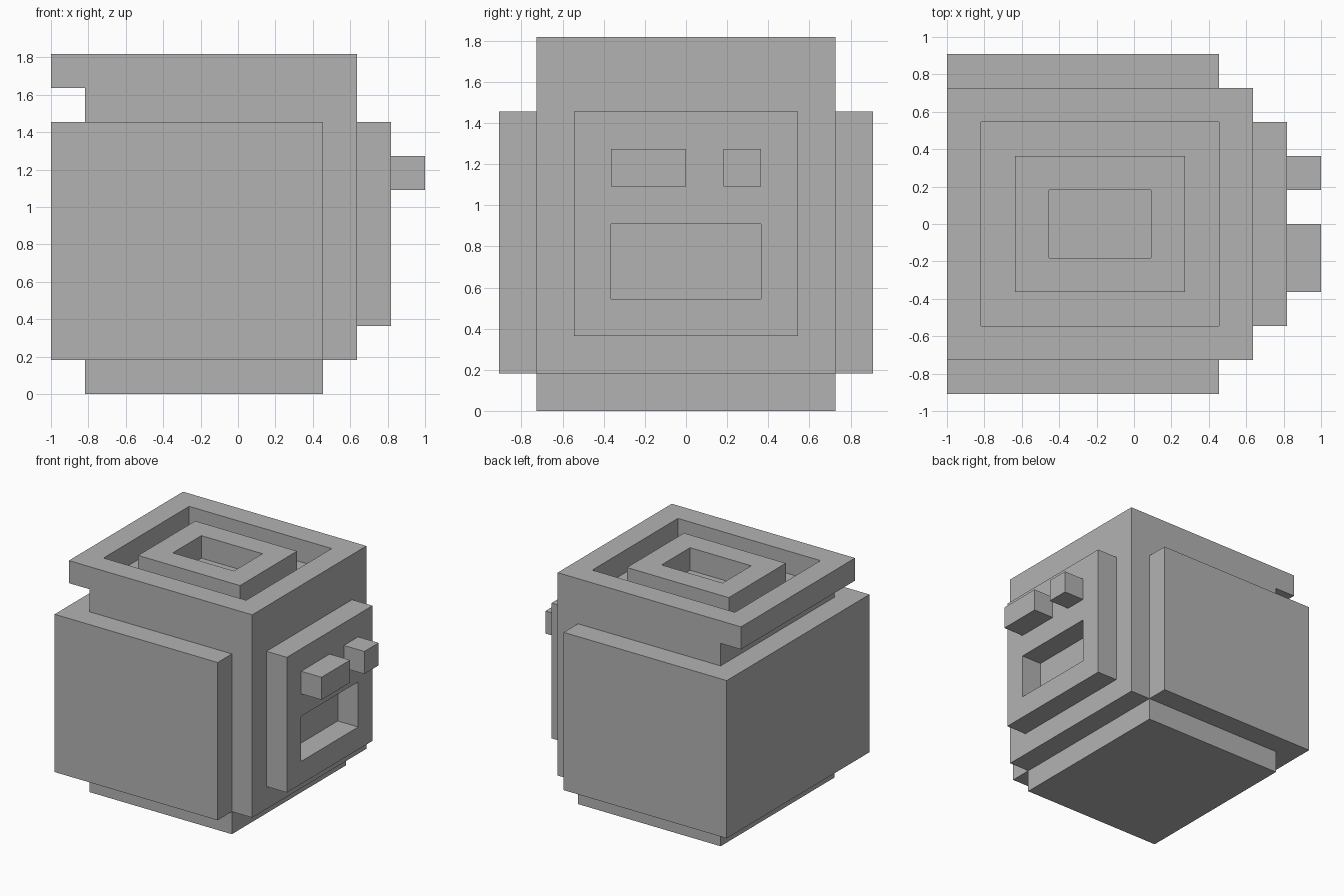
import bpy
import bmesh
from mathutils import Vector

if "Cube" in bpy.data.objects:
    bpy.data.objects.remove(bpy.data.objects["Cube"], do_unlink=True)

U = 2 / 11                      # one block
ORIGIN = Vector((5.5, 5, 0))    # block coordinates of the model's centre

grey = bpy.data.materials.new("plain grey")
grey.use_nodes = True
GREY = (0.45, 0.45, 0.45, 1)
grey.diffuse_color = GREY
grey.node_tree.nodes["Principled BSDF"].inputs["Base Color"].default_value = GREY


def prism(profile, y0, y1):
    """Side outline (x, z) extruded from y0 to y1, in block units."""
    bm = bmesh.new()
    face = bm.faces.new([bm.verts.new((x, y0, z)) for x, z in profile])
    out = bmesh.ops.extrude_face_region(bm, geom=[face], use_keep_orig=True)
    verts = [g for g in out["geom"] if isinstance(g, bmesh.types.BMVert)]
    bmesh.ops.translate(bm, verts=verts, vec=(0, y1 - y0, 0))
    bmesh.ops.recalc_face_normals(bm, faces=bm.faces[:])
    return bm


def box(x, y, z):
    outline = [(x[0], z[0]), (x[1], z[0]), (x[1], z[1]), (x[0], z[1])]
    return prism(outline, *y)


def facing(bm, direction):
    """Outermost face looking along a direction."""
    d = Vector(direction)
    bm.normal_update()
    faces = [f for f in bm.faces if f.normal.dot(d) > 0.9]
    return max(faces, key=lambda f: f.calc_center_median().dot(d))


def inset(bm, face):
    bmesh.ops.inset_individual(bm, faces=[face], thickness=1, use_even_offset=True)
    return face


def push(bm, face, vec):
    """Move a face with new straight walls behind it."""
    new = bmesh.ops.extrude_discrete_faces(bm, faces=[face])["faces"][0]
    bmesh.ops.translate(bm, verts=new.verts[:], vec=vec)
    bm.normal_update()
    return new


def finish(name, bm):
    for v in bm.verts:
        v.co = (v.co - ORIGIN) * U
    mesh = bpy.data.meshes.new(name)
    bm.to_mesh(mesh)
    bm.free()
    mesh.materials.append(grey)
    obj = bpy.data.objects.new(name, mesh)
    bpy.context.collection.objects.link(obj)


# Body with a notch under the rear rim and stepped rings in the top
body = prism([(0, 1), (9, 1), (9, 10), (0, 10), (0, 9), (1, 9), (1, 8), (0, 8)], 1, 9)
top = facing(body, (0, 0, 1))
for step in (-1, 1, -1):
    top = push(body, inset(body, top), (0, 0, step))
finish("body", body)

# Foot block and the two side plates
finish("base", box((1, 8), (1, 9), (0, 1)))
finish("right_side_plate", box((0, 8), (0, 1), (1, 8)))
finish("left_side_plate", box((0, 8), (9, 10), (1, 8)))

# Face panel with a recessed mouth
panel = box((9, 10), (2, 8), (2, 8))
mouth = inset(panel, facing(panel, (1, 0, 0)))
for v in mouth.verts:
    v.co.z = min(v.co.z, 5)
push(panel, mouth, (-1, 0, 0))
bmesh.ops.remove_doubles(panel, verts=panel.verts[:], dist=0.001)
finish("face_panel", panel)

# Eyes
finish("wide_eye", box((10, 11), (3, 5), (6, 7)))
finish("small_eye", box((10, 11), (6, 7), (6, 7)))
